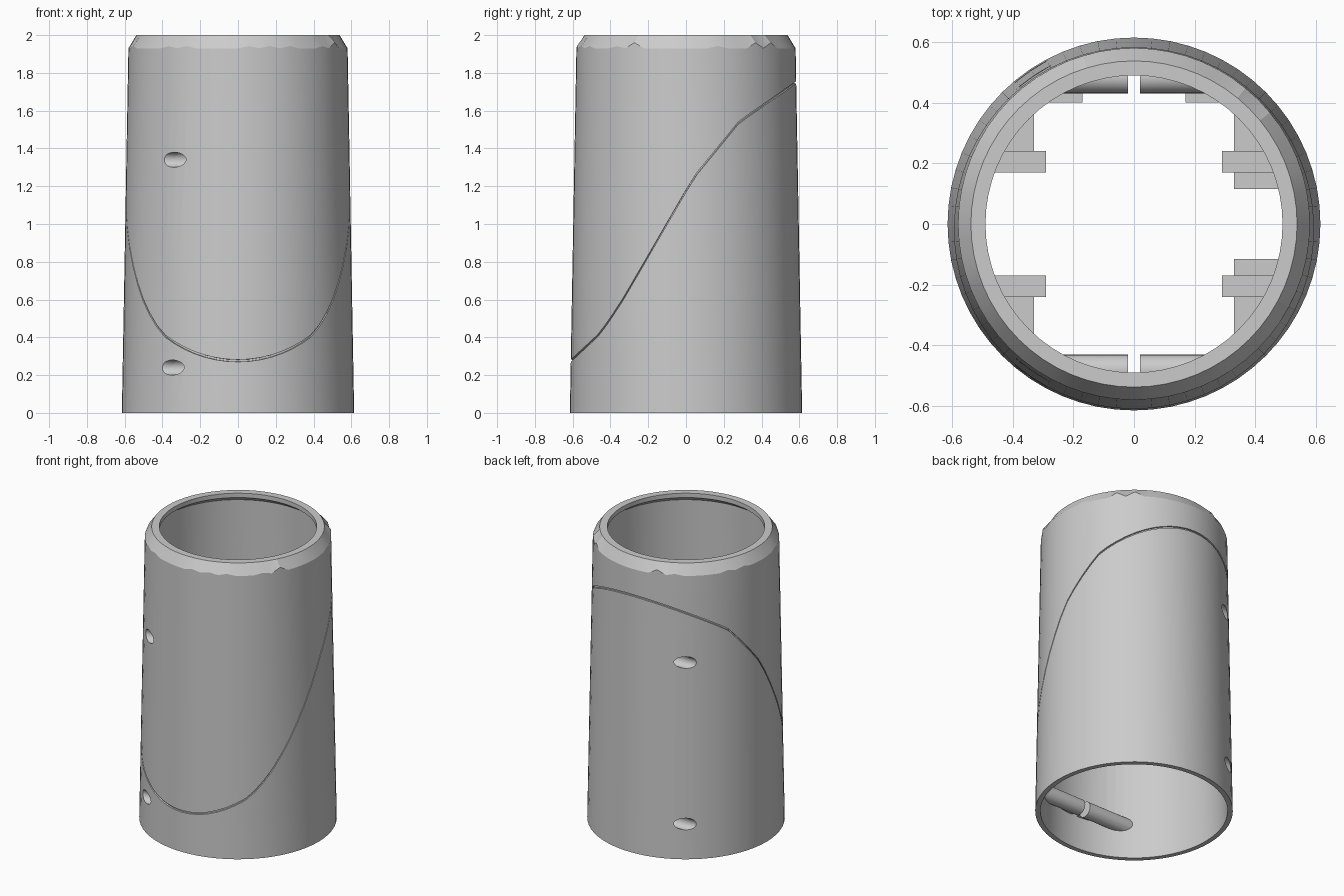
import bpy, bmesh, math, random
from mathutils import Matrix

random.seed(4)
old = bpy.data.objects.get("Cube")
if old:
    bpy.data.objects.remove(old, do_unlink=True)

grey = bpy.data.materials.new("plain grey")
grey.use_nodes = True
colour = (0.6, 0.6, 0.6, 1)
grey.diffuse_color = colour
grey.node_tree.nodes["Principled BSDF"].inputs["Base Color"].default_value = colour


def make(name, bm):
    bmesh.ops.recalc_face_normals(bm, faces=bm.faces)
    mesh = bpy.data.meshes.new(name)
    bm.to_mesh(mesh)
    bm.free()
    mesh.materials.append(grey)
    ob = bpy.data.objects.new(name, mesh)
    bpy.context.collection.objects.link(ob)
    return ob


def activate(ob):
    bpy.ops.object.select_all(action='DESELECT')
    ob.select_set(True)
    bpy.context.view_layer.objects.active = ob


def box(name, x0, x1, y0, y1, z0, z1):
    bm = bmesh.new()
    bmesh.ops.create_cube(bm, size=1)
    for v in bm.verts:
        v.co = ((x0 + x1) / 2 + v.co.x * (x1 - x0),
                (y0 + y1) / 2 + v.co.y * (y1 - y0),
                (z0 + z1) / 2 + v.co.z * (z1 - z0))
    return make(name, bm)


def rod(name, x0, x1, y, z, r):
    bm = bmesh.new()
    m = Matrix.Translation(((x0 + x1) / 2, y, z)) @ Matrix.Rotation(math.pi / 2, 4, 'Y')
    bmesh.ops.create_cone(bm, cap_ends=True, segments=24, radius1=r, radius2=r,
                          depth=abs(x1 - x0), matrix=m)
    return make(name, bm)


def boolean(ob, other, operation):
    mod = ob.modifiers.new("cut", 'BOOLEAN')
    mod.operation, mod.object, mod.solver = operation, other, 'EXACT'
    activate(ob)
    bpy.ops.object.modifier_apply(modifier=mod.name)


# Height of the sweeping groove as a function of depth, front to back
PATH = [(-1, .276), (-.75, .42), (-.58, .573), (-.21, .96),
        (.07, 1.247), (.48, 1.54), (1, 1.75)]


def groove_height(s):
    for (a, za), (b, zb) in zip(PATH, PATH[1:]):
        if s <= b:
            return za + (zb - za) * (s - a) / (b - a)
    return PATH[-1][1]


def outer(z):
    return .615 - .018 * z


# Tapered sleeve: closed profile swept round, with groove, faceted chamfer and lip
N = 64
bm = bmesh.new()
rings = []
for i in range(N):
    a = 2 * math.pi * i / N
    g = groove_height(math.sin(a))
    r = outer(g)
    sh = 1.93 + random.choice((0, 0, .012, .03)) if i % 2 else 1.93
    profile = [(.583, 0), (outer(0), 0), (r, g - .006), (r - .01, g - .005),
               (r - .01, g + .005), (r, g + .006), (outer(sh), sh),
               (.538, 2), (.49, 2), (.49, 1.97), (.545, 1.93)]
    rings.append([bm.verts.new((q * math.cos(a), q * math.sin(a), z)) for q, z in profile])
for i in range(N):
    p, q = rings[i], rings[(i + 1) % N]
    for j in range(len(p)):
        k = (j + 1) % len(p)
        bm.faces.new((p[j], q[j], q[k], p[k]))
sleeve = make("sleeve", bm)

# Solid core used to trim the inner fittings to the wall
bm = bmesh.new()
bmesh.ops.create_cone(bm, cap_ends=True, segments=N, radius1=.595, radius2=.558,
                      depth=1.95, matrix=Matrix.Translation((0, 0, .975)))
core = make("core_helper", bm)

fittings = []
cutters = []
for sy, depth in ((-1, "front"), (1, "back")):
    for z, level in ((.24, "lower"), (1.34, "upper")):
        y = sy * (.5 if z < 1 else .483)
        cutters.append(rod("hole_helper", -.75, -.1, y, z, .04))
        for sx, side in ((-1, "right"), (1, "left")):
            tag = f"{level}_{depth}_{side}"
            # Screw boss and its webs
            fittings.append(rod("boss_" + tag, sx * .02, sx * .5, y, z, .052))
            x0, x1 = sorted((sx * .02, sx * .45))
            y0, y1 = sorted((y, sy * .7))
            fittings.append(box("web_" + tag, x0, x1, y0, y1, z - .015, z + .015))
            if level == "lower" and sy > 0:
                x0, x1 = sorted((sx * .17, sx * .6))
                fittings.append(box("ledge_" + tag, x0, x1, .4, .6, z - .1, z - .07))
    for sx, side in ((-1, "right"), (1, "left")):
        tag = f"{depth}_{side}"
        # Snap arm, its side rib, and the bracket joining it to the wall
        x0, x1 = sorted((sx * .29, sx * .7))
        y0, y1 = sorted((sy * .17, sy * .24))
        fittings.append(box("arm_" + tag, x0, x1, y0, y1, .85, .93))
        x0, x1 = sorted((sx * .33, sx * .7))
        y0, y1 = sorted((sy * .23, sy * .41))
        fittings.append(box("bracket_" + tag, x0, x1, y0, y1, .85, .88))
        if sx > 0:
            y0, y1 = sorted((sy * .115, sy * .18))
            fittings.append(box("rib_" + tag, x0, x1, y0, y1, .8, .84))

# Trim the fittings, then drill the screw holes
for ob in fittings:
    boolean(ob, core, 'INTERSECT')
for cut in cutters:
    boolean(sleeve, cut, 'DIFFERENCE')
    for ob in fittings:
        if ob.name.endswith("right") and ob.name.startswith(("boss", "web")):
            boolean(ob, cut, 'DIFFERENCE')
for ob in [core] + cutters:
    bpy.data.objects.remove(ob, do_unlink=True)

for ob in [sleeve] + fittings:
    activate(ob)
    bpy.ops.object.shade_smooth_by_angle(angle=math.radians(20))
